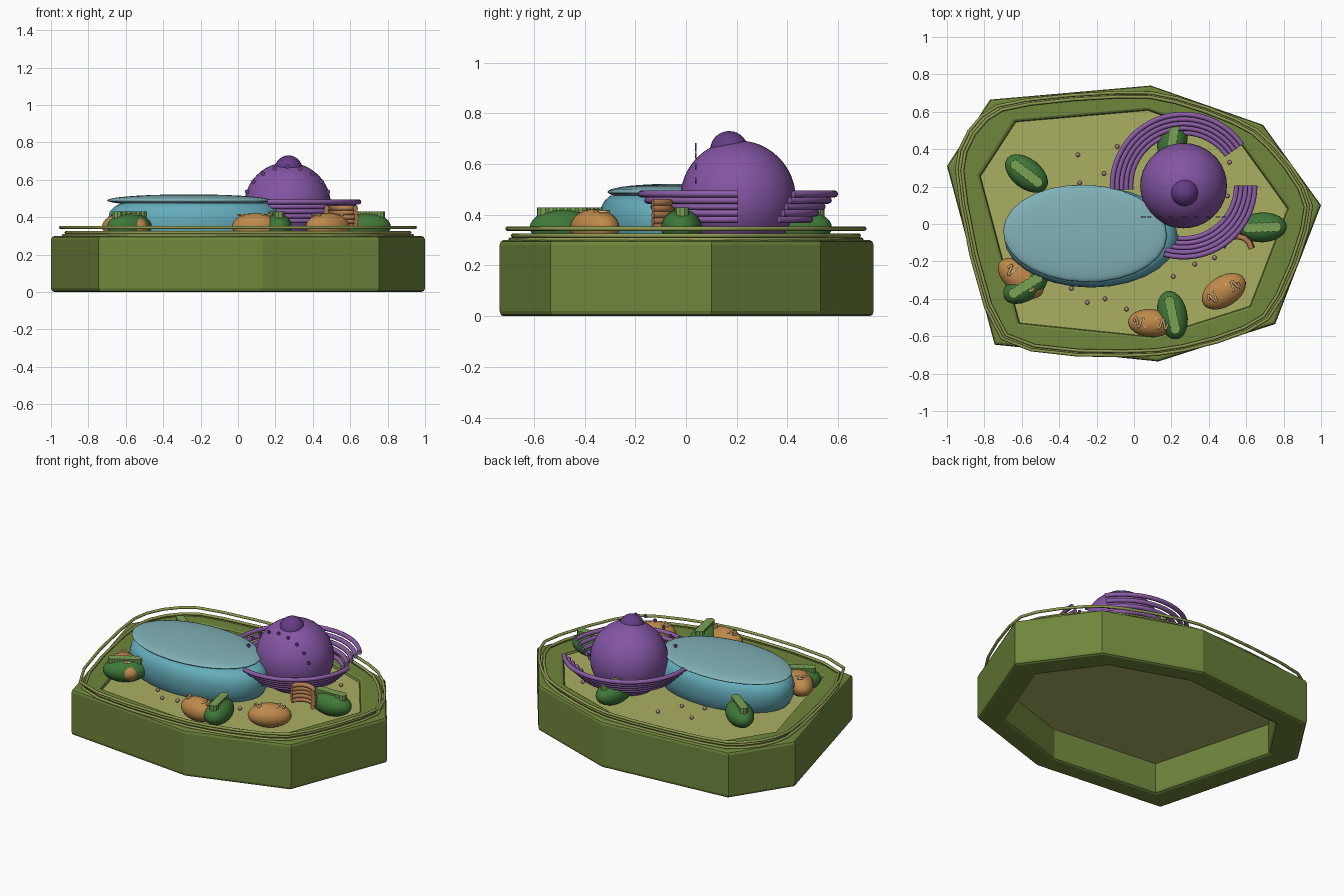
import bpy, bmesh
from math import sin, cos, pi, radians
from mathutils import Matrix, Vector

if "Cube" in bpy.data.objects:
    bpy.data.objects.remove(bpy.data.objects["Cube"])


def mat(name, r, g, b):
    m = bpy.data.materials.new(name)
    m.diffuse_color = (r, g, b, 1)
    m.use_nodes = True
    m.node_tree.nodes["Principled BSDF"].inputs["Base Color"].default_value = m.diffuse_color
    return m


WALL = mat("wall_green", .16, .24, .045)
RIM = mat("membrane_green", .27, .32, .08)
FLOOR = mat("cytoplasm", .40, .43, .12)
BLUE = mat("vacuole_blue", .13, .42, .50)
LID = mat("vacuole_lid_blue", .22, .45, .48)
PURPLE = mat("nucleus_purple", .23, .09, .37)
DARK = mat("nucleolus_purple", .13, .045, .24)
ER = mat("reticulum_purple", .26, .11, .38)
ORANGE = mat("mitochondrion_orange", .52, .25, .07)
TAN = mat("cristae_tan", .72, .48, .20)
BROWN = mat("golgi_brown", .46, .21, .08)
GREEN = mat("chloroplast_green", .05, .19, .04)
LIME = mat("grana_green", .19, .36, .09)
PINK = mat("ribosome_pink", .42, .22, .25)


def finish(name, bm, material, smooth=True):
    bmesh.ops.recalc_face_normals(bm, faces=bm.faces)
    me = bpy.data.meshes.new(name)
    bm.to_mesh(me)
    bm.free()
    ob = bpy.data.objects.new(name, me)
    bpy.context.collection.objects.link(ob)
    me.materials.append(material)
    if smooth:
        for p in me.polygons:
            p.use_smooth = True
    return ob


def ellipsoid(name, loc, radii, material, rot=0, seg=24):
    bm = bmesh.new()
    bmesh.ops.create_uvsphere(bm, u_segments=seg, v_segments=seg * 2 // 3, radius=1)
    m = Matrix.Translation(loc) @ Matrix.Rotation(radians(rot), 4, 'Z') @ Matrix.Diagonal((*radii, 1))
    bmesh.ops.transform(bm, matrix=m, verts=bm.verts)
    return finish(name, bm, material)


def tube(name, pts, r, material, closed=False):
    cu = bpy.data.curves.new(name, 'CURVE')
    cu.dimensions = '3D'
    cu.bevel_depth, cu.bevel_resolution = r, 2
    cu.use_fill_caps = True
    sp = cu.splines.new('POLY')
    sp.points.add(len(pts) - 1)
    for p, c in zip(sp.points, pts):
        p.co = (*c, 1)
    sp.use_cyclic_u = closed
    ob = bpy.data.objects.new(name, cu)
    bpy.context.collection.objects.link(ob)
    cu.materials.append(material)
    return ob


def arc(cx, cy, r, z, a0, a1, n):
    return [(cx + r * cos(radians(a0 + (a1 - a0) * i / n)),
             cy + r * sin(radians(a0 + (a1 - a0) * i / n)), z) for i in range(n + 1)]


def bridge(bm, a, b):
    n = len(a)
    for i in range(n):
        j = (i + 1) % n
        bm.faces.new((a[i], a[j], b[j], b[i]))


# irregular eight-sided cell wall, open above and below
OUT = [(-1, .31), (-.77, .665), (.09, .74), (.69, .53),
       (1, .10), (.755, -.535), (.13, -.735), (-.745, -.645)]


def loop(bm, s, z):
    return [bm.verts.new((x * s, y * s, z)) for x, y in OUT]


bm = bmesh.new()
prof = [(.98, 0), (.994, .006), (1, .02), (1, .28), (.994, .294), (.98, .3),
        (.84, .3), (.826, .294), (.82, .28), (.82, .02), (.826, .006), (.84, 0)]
rings = [loop(bm, s, z) for s, z in prof]
for k in range(len(rings)):
    bridge(bm, rings[k], rings[(k + 1) % len(rings)])
finish("cell_wall", bm, WALL, False)

# cytoplasm slab
bm = bmesh.new()
lo, hi = loop(bm, .83, .2), loop(bm, .83, .28)
bm.faces.new(lo)
bm.faces.new(hi)
bridge(bm, lo, hi)
finish("cytoplasm_floor", bm, FLOOR, False)


# rounded membrane rails over the wall (corner-cut smoothing of the outline)
def rounded(s, z):
    p = [Vector((x * s, y * s, z)) for x, y in OUT]
    out = []
    for i in range(8):
        p0, p1, p2, p3 = (p[(i + k) % 8] for k in (-1, 0, 1, 2))
        t1, t2 = (p2 - p0) * .33, (p3 - p1) * .33
        for t in (0, .25, .5, .75):
            out.append((2*t**3 - 3*t*t + 1) * p1 + (t**3 - 2*t*t + t) * t1
                       + (3*t*t - 2*t**3) * p2 + (t**3 - t*t) * t2)
    return out


for name, s, z in (("outer_membrane", .948, .345), ("inner_membrane", .918, .318), ("low_membrane", .932, .302)):
    tube(name, rounded(s, z), .009, RIM, True)

# vacuole body turned from a profile, with a flat lens lid
bm = bmesh.new()
N = 28
prof = [(.84, .25), (.94, .29), (.99, .34), (1, .39), (.98, .43), (.93, .455), (.85, .475)]
rows = [[bm.verts.new((-.23 + .465 * r * cos(2 * pi * i / N), -.07 + .27 * r * sin(2 * pi * i / N), z))
         for i in range(N)] for r, z in prof]
for a, b in zip(rows, rows[1:]):
    bridge(bm, a, b)
bm.faces.new(rows[0])
bm.faces.new(rows[-1])
finish("vacuole", bm, BLUE)
ellipsoid("vacuole_lid", (-.262, -.05, .49), (.438, .26, .032), LID, -2, 28)

# nucleus, nucleolus and the arc of pores
NX, NY = .265, .205
ellipsoid("nucleus", (NX, NY, .463), (.232, .228, .23), PURPLE, 0, 36)
ellipsoid("nucleolus", (.27, .17, .655), (.075, .075, .075), DARK)
for i in range(9):
    a = radians(20 + 17.5 * i)
    bm = bmesh.new()
    bmesh.ops.create_cone(bm, cap_ends=True, segments=12, radius1=.012, radius2=.012, depth=.006,
                          matrix=Matrix.Translation((NX + .23 * cos(a), .038, .465 + .205 * sin(a)))
                          @ Matrix.Rotation(pi / 2, 4, 'X'))
    finish("nuclear_pore", bm, DARK, False)

# endoplasmic reticulum: two stepped bowls of tubes
for i in range(5):
    r, z = .283 + .0245 * i, .382 + .025 * i
    tube("reticulum_back", arc(NX, NY, r, z, 35, 184, 32), .0138, ER)
    tube("reticulum_front", arc(NX, NY, r, z, -106, 0, 24), .0138, ER)

# golgi stack of curved sacs
for i in range(5):
    tube("golgi_sac", arc(.55, -.145, .085 - .003 * abs(i - 2), .352 + .024 * i, 10, 165, 6), .015, BROWN)

# mitochondria with winding cristae
for x, y, rot, ln, w in ((.48, -.36, 32, .13, .082), (.09, -.53, -4, .122, .075), (-.605, -.29, -38, .142, .082)):
    ellipsoid("mitochondrion", (x, y, .35), (ln, w, .072), ORANGE, rot)
    m = Matrix.Translation((x, y, .412)) @ Matrix.Rotation(radians(rot), 4, 'Z')
    pts = [m @ Vector((-.09 + .0045 * k, .027 * sin(k * pi / 4), 0)) for k in range(41)]
    tube("cristae", pts, .006, TAN)

# chloroplasts topped with a row of grana discs
for x, y, rot in ((-.575, .27, -38), (.205, .445, 80), (.685, -.018, 2), (.205, -.487, -78), (-.58, -.33, 32)):
    ellipsoid("chloroplast", (x, y, .35), (.132, .08, .072), GREEN, rot)
    m = Matrix.Translation((x, y, .405)) @ Matrix.Rotation(radians(rot), 4, 'Z')
    bm = bmesh.new()
    for k in range(6):
        bmesh.ops.create_cone(bm, cap_ends=True, segments=10, radius1=.028, radius2=.028, depth=.048,
                              matrix=m @ Matrix.Translation((-.075 + .03 * k, 0, 0)))
    finish("grana", bm, LIME, False)

# scattered ribosomes
for x, y in ((-.3, .37), (-.16, .27), (-.09, .415), (-.29, .22), (-.335, -.345), (-.25, -.42), (-.155, -.4),
             (-.04, -.455), (.21, -.28), (.325, -.215), (.43, -.18), (.5, .15), (.51, .33)):
    ellipsoid("ribosome", (x, y, .29), (.012, .012, .012), PINK, 0, 10)
